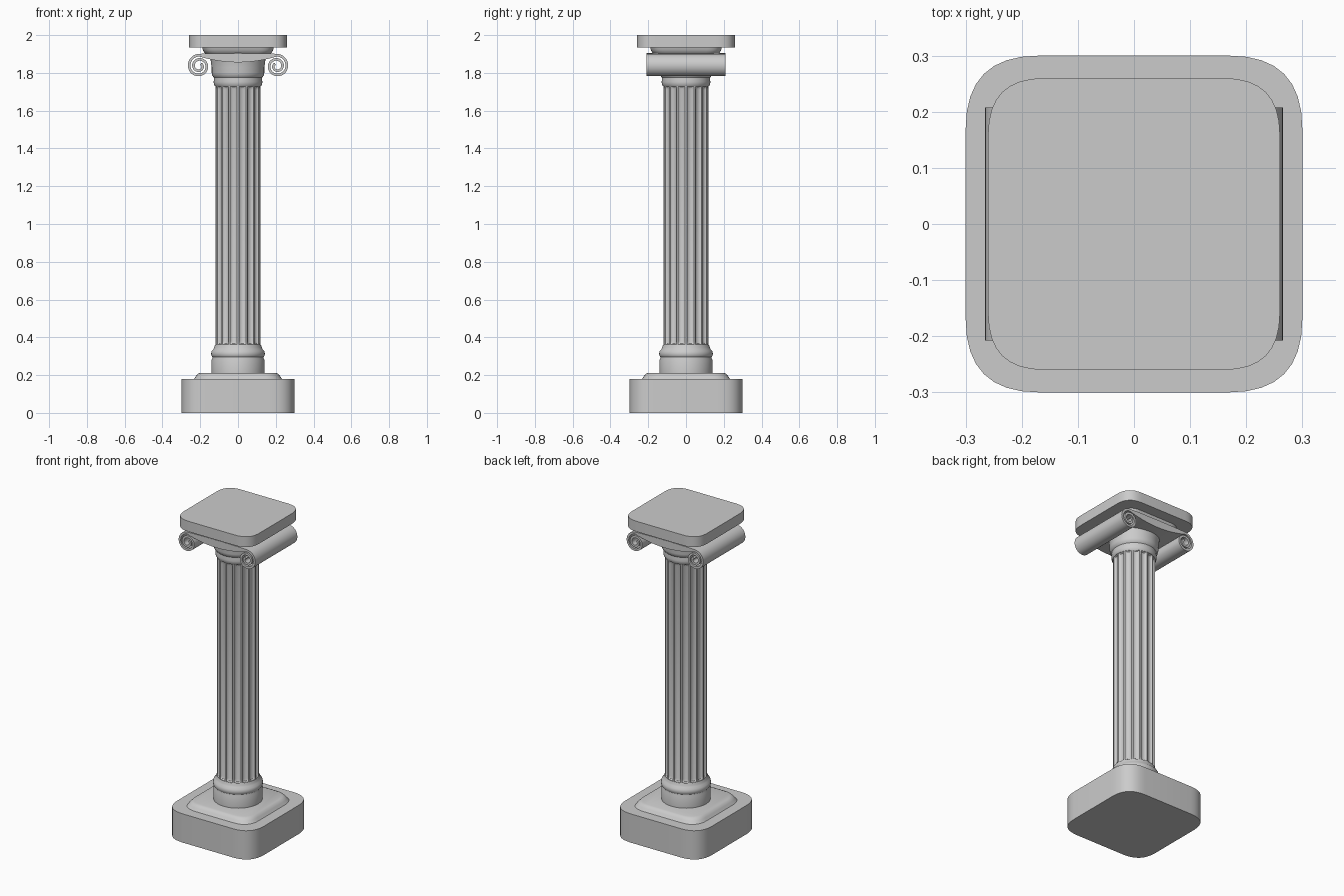
import bpy, bmesh, math
from mathutils import Vector

if "Cube" in bpy.data.objects:
    bpy.data.objects.remove(bpy.data.objects["Cube"])

stone = bpy.data.materials.new("pale grey stone")
stone.diffuse_color = (0.6, 0.6, 0.6, 1)
stone.use_nodes = True
stone.node_tree.nodes["Principled BSDF"].inputs["Base Color"].default_value = stone.diffuse_color


def finish(name, bm, angle=35):
    bmesh.ops.recalc_face_normals(bm, faces=bm.faces)
    me = bpy.data.meshes.new(name)
    bm.to_mesh(me)
    bm.free()
    ob = bpy.data.objects.new(name, me)
    bpy.context.collection.objects.link(ob)
    me.materials.append(stone)
    bpy.ops.object.select_all(action='DESELECT')
    bpy.context.view_layer.objects.active = ob
    ob.select_set(True)
    bpy.ops.object.shade_smooth_by_angle(angle=math.radians(angle))
    return ob


def loft(name, rings):
    """Skin closed rings of equal length and cap both ends."""
    bm = bmesh.new()
    vs = [[bm.verts.new(p) for p in r] for r in rings]
    n = len(vs[0])
    for a, b in zip(vs, vs[1:]):
        for i in range(n):
            j = (i + 1) % n
            bm.faces.new((a[i], a[j], b[j], b[i]))
    bm.faces.new(vs[0][::-1])
    bm.faces.new(vs[-1])
    return finish(name, bm)


def lathe(name, profile, n=48):
    return loft(name, [[(r * math.cos(2 * math.pi * i / n), r * math.sin(2 * math.pi * i / n), z)
                        for i in range(n)] for r, z in profile])


def soft_square(h, s, z, n=8):
    """Square of half size h, straight until s, with a soft curved corner."""
    pts = []
    for q in range(4):
        c, d = [(1, 0), (0, 1), (-1, 0), (0, -1)][q]
        for i in range(n + 1):
            t = i / n
            x = (1 - t * t) * h + t * t * s
            y = (1 - t) ** 2 * s + (1 - (1 - t) ** 2) * h
            pts.append((x * c - y * d, x * d + y * c, z))
    return pts


def strip(name, outer, inner, depth):
    """Solid between two xz curves, running from -depth to depth in y."""
    bm = bmesh.new()
    g = [[bm.verts.new((x, y, z)) for x, z in c] for y in (-depth, depth) for c in (outer, inner)]
    fo, fi, bo, bi = g
    for i in range(len(outer) - 1):
        for a, b in ((fo, fi), (bo, bi), (fo, bo), (fi, bi)):
            bm.faces.new((a[i], a[i + 1], b[i + 1], b[i]))
    for i in (0, -1):
        bm.faces.new((fo[i], fi[i], bi[i], bo[i]))
    return finish(name, bm)


# Plinth and its stepped top
loft("plinth", [soft_square(0.30, 0.17, z) for z in (0, 0.18)])
loft("plinth_step", [soft_square(h, h * 0.55, z) for h, z in
                     ((0.235, 0.178), (0.228, 0.186), (0.222, 0.196), (0.212, 0.207), (0.20, 0.212))])

# Moulded column base
lathe("column_base", [(0.14, 0.21), (0.14, 0.28), (0.136, 0.29), (0.136, 0.296), (0.141, 0.303),
                      (0.142, 0.315), (0.139, 0.328), (0.13, 0.338), (0.126, 0.348), (0.122, 0.36)])

# Fluted shaft: 16 grooves that fade out at both ends
FL, R, DEPTH = 16, 0.12, 0.013


def flute_ring(z, k):
    pts = []
    for f in range(FL):
        for t in (-1, -0.85, -0.5, 0, 0.5, 0.85, 1):
            a = 2 * math.pi / FL * (f + 0.5 + 0.40 * t)
            r = R - DEPTH * k * math.sqrt(1 - t * t)
            pts.append((r * math.cos(a), r * math.sin(a), z))
    return pts


loft("fluted_shaft", [flute_ring(z, k) for z, k in
                      ((0.35, 0), (0.362, 0), (0.367, 0.6), (0.38, 1),
                       (1.71, 1), (1.724, 0.6), (1.729, 0), (1.74, 0))])

# Neck under the scrolls
lathe("neck", [(0.122, 1.73), (0.127, 1.738), (0.129, 1.752), (0.127, 1.765), (0.127, 1.775),
               (0.136, 1.785), (0.139, 1.80), (0.139, 1.83), (0.144, 1.86), (0.15, 1.90)])

# Scroll band sagging between the two scrolls
CX, CZ, D = 0.206, 1.836, 0.208
xs = [CX * (i / 12 - 1) for i in range(25)]
strip("scroll_band", [(x, 1.901 + 0.003 * (1 - (x / CX) ** 2)) for x in xs],
      [(x, 1.856 + 0.031 * (x / CX) ** 2) for x in xs], D)

# Rolled scrolls
for side, name in ((1, "right_scroll"), (-1, "left_scroll")):
    outer, inner = [], []
    N = 72
    for i in range(N + 1):
        t = i / N
        a = math.pi / 2 - t * 2 * math.pi * 1.9
        r = 0.065 - 0.043 * t
        for c, rr in ((outer, r), (inner, r - 0.014)):
            c.append((side * (CX + rr * math.cos(a)), CZ + rr * math.sin(a)))
    strip(name, outer, inner, D)

# Top slab and the tapered block beneath it
loft("slab_block", [soft_square(h, h * 0.6, z) for h, z in
                    ((0.17, 1.90), (0.178, 1.908), (0.186, 1.92), (0.19, 1.937))])
loft("top_slab", [soft_square(0.26, 0.16, z) for z in (1.935, 2.0)])
